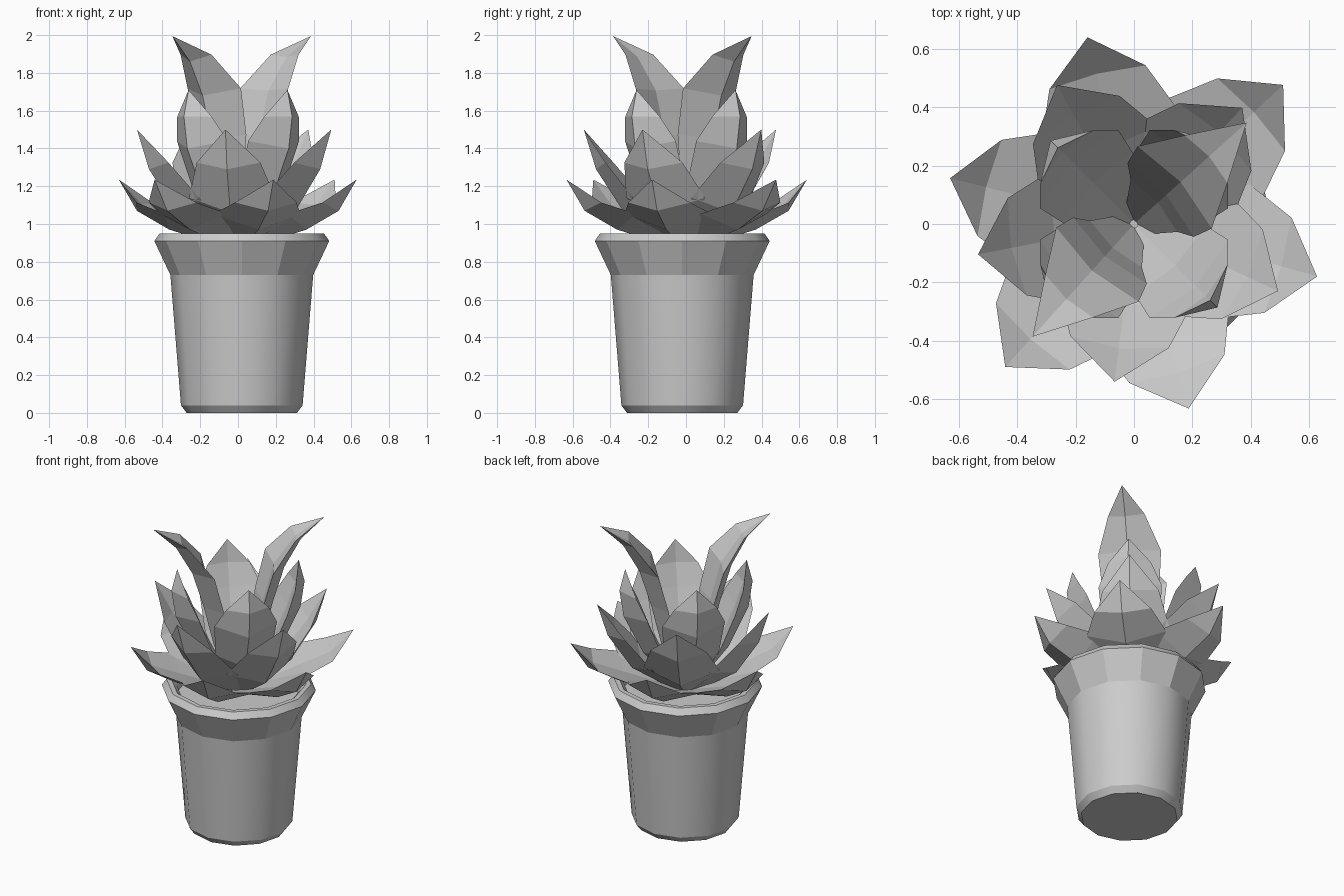
import bpy, bmesh, math
from mathutils import Vector

if "Cube" in bpy.data.objects:
    bpy.data.objects.remove(bpy.data.objects["Cube"])


def finish(bm, name):
    bmesh.ops.recalc_face_normals(bm, faces=bm.faces)
    mesh = bpy.data.meshes.new(name)
    bm.to_mesh(mesh)
    bm.free()
    ob = bpy.data.objects.new(name, mesh)
    bpy.context.collection.objects.link(ob)
    return ob


def lathe(name, profile, sides, cx, cy):
    """Revolve an (r, z) profile and cap both ends."""
    bm = bmesh.new()
    rings = []
    for r, z in profile:
        rings.append([bm.verts.new((cx + r * math.cos(math.tau * i / sides),
                                    cy + r * math.sin(math.tau * i / sides), z))
                      for i in range(sides)])
    for a, b in zip(rings, rings[1:]):
        for i in range(sides):
            j = (i + 1) % sides
            bm.faces.new((a[i], a[j], b[j], b[i]))
    bm.faces.new(rings[0])
    bm.faces.new(rings[-1])
    return finish(bm, name)


def leaf(name, keel, angle, spread=1.0):
    """Cupped, keeled leaf from stations (r, z, half width, cup depth); last is the tip."""
    a = math.radians(angle)
    out = Vector((math.cos(a), math.sin(a), 0)) * spread
    side = Vector((-math.sin(a), math.cos(a), 0))
    up = Vector((0, 0, 1))
    bm = bmesh.new()
    rings = []
    for i, (r, z, hw, cup) in enumerate(keel[:-1]):
        p, q = keel[max(i - 1, 0)], keel[i + 1]
        t = Vector((q[0] - p[0], q[1] - p[1])).normalized()
        n = -t.y * out + t.x * up
        c = out * r + up * z
        rings.append([bm.verts.new(v) for v in (
            c, c + n * cup + side * hw, c + n * cup * 0.7, c + n * cup - side * hw)])
    tip = bm.verts.new(out * keel[-1][0] + up * keel[-1][1])
    for a_, b_ in zip(rings, rings[1:]):
        for i in range(4):
            j = (i + 1) % 4
            bm.faces.new((a_[i], a_[j], b_[j], b_[i]))
    for i in range(4):
        bm.faces.new((rings[-1][i], rings[-1][(i + 1) % 4], tip))
    bm.faces.new(rings[0])
    return finish(bm, name)


# pot with flared faceted rim and rounded lip
pot = lathe("pot", [(0.292, 0), (0.322, 0.04), (0.378, 0.73), (0.463, 0.91), (0.435, 0.95),
                    (0.405, 0.95), (0.375, 0.915), (0.36, 0.86)], 12, 0.02, -0.02)
bpy.context.view_layer.objects.active = pot
pot.select_set(True)
bpy.ops.object.shade_smooth_by_angle(angle=math.radians(31))
for p in pot.data.polygons:
    if 0.74 < p.center.z < 0.9 and abs(p.normal.z) < 0.9:
        p.use_smooth = False
lathe("soil", [(0.37, 0.84), (0.362, 0.88)], 12, 0.02, -0.02)

# leaf profiles for each tier
OUTER = [(0.04, 0.87, 0.06, 0.04), (0.38, 0.97, 0.24, 0.09), (0.56, 1.07, 0.17, 0.06), (0.66, 1.235)]
MIDDLE = [(0.04, 0.87, 0.06, 0.04), (0.33, 1.06, 0.23, 0.11), (0.48, 1.29, 0.17, 0.08), (0.545, 1.5)]
INNER = [(0.03, 0.87, 0.06, 0.03), (0.26, 1.15, 0.17, 0.1), (0.38, 1.40, 0.19, 0.12),
         (0.405, 1.57, 0.13, 0.08), (0.37, 1.71)]
TALL = [(0.03, 0.87, 0.05, 0.03), (0.15, 1.2, 0.12, 0.06), (0.21, 1.45, 0.17, 0.09),
        (0.28, 1.68, 0.19, 0.10), (0.38, 1.86, 0.11, 0.06), (0.52, 1.995)]

# tiers from the outside in
for k, (ang, spread) in enumerate(((43, 1.06), (104, 1), (166, 0.985), (228, 1), (286.5, 1), (344, 0.99))):
    leaf(f"outer_leaf_{k}", OUTER, ang, spread)
for k in range(5):
    leaf(f"middle_leaf_{k}", MIDDLE, 47 + 72 * k)
for k in range(4):
    leaf(f"inner_leaf_{k}", INNER, 45 + 90 * k)
for k, ang in enumerate((42, 228)):
    leaf(f"tall_leaf_{k}", TALL, ang)
